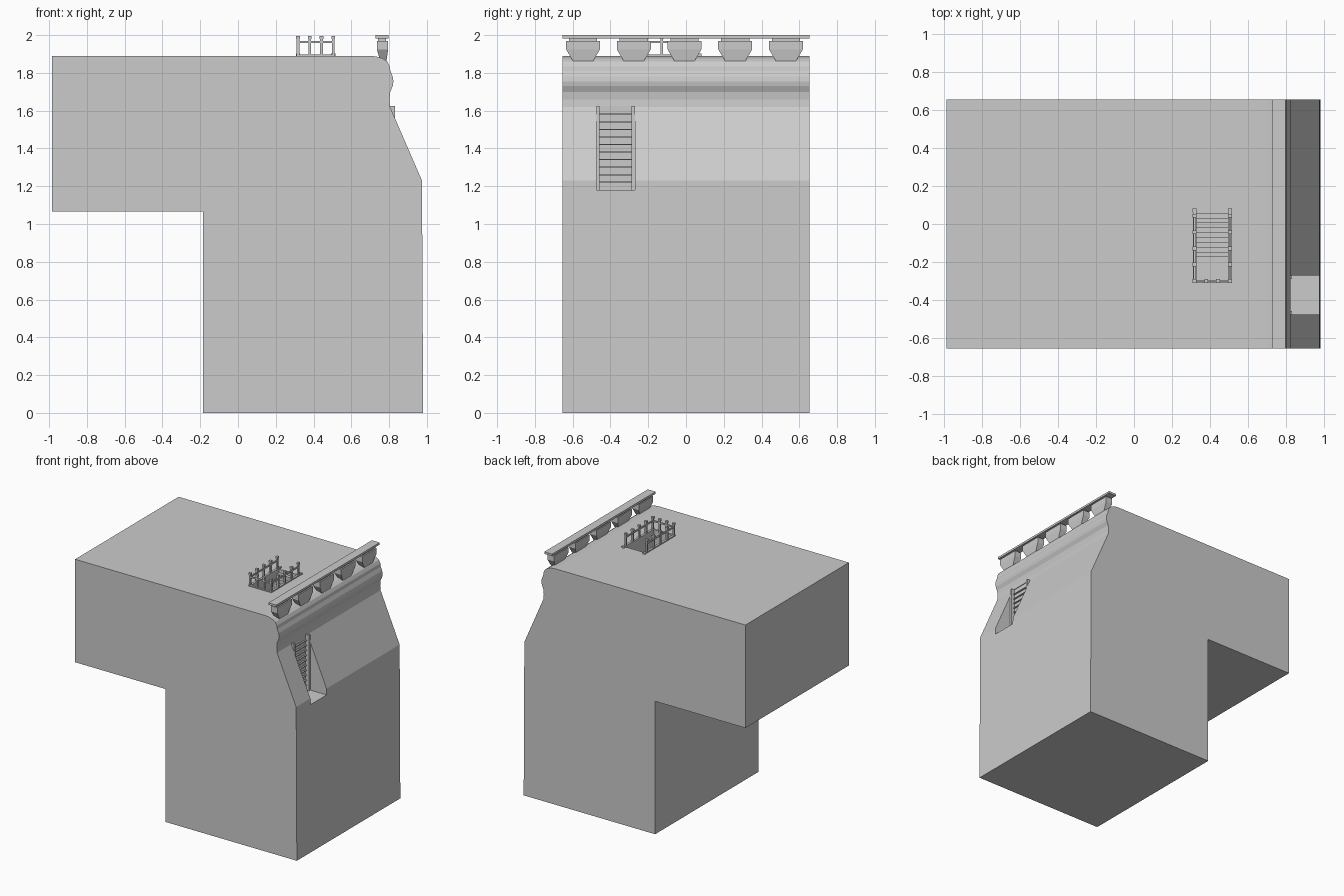
import bpy, bmesh
from mathutils import Vector

if "Cube" in bpy.data.objects:
    bpy.data.objects.remove(bpy.data.objects["Cube"])


def mesh_object(name, bm):
    bmesh.ops.recalc_face_normals(bm, faces=bm.faces)
    me = bpy.data.meshes.new(name)
    bm.to_mesh(me)
    bm.free()
    ob = bpy.data.objects.new(name, me)
    bpy.context.collection.objects.link(ob)
    return ob


def prism(name, points, direction):
    """Extrude a closed planar outline along a direction."""
    bm = bmesh.new()
    f = bm.faces.new([bm.verts.new(p) for p in points])
    ext = bmesh.ops.extrude_face_region(bm, geom=[f])["geom"]
    verts = [v for v in ext if isinstance(v, bmesh.types.BMVert)]
    bmesh.ops.translate(bm, verts=verts, vec=Vector(direction))
    return mesh_object(name, bm)


def boxes(name, bounds):
    """One object made of boxes given as x0, x1, y0, y1, z0, z1."""
    bm = bmesh.new()
    for x0, x1, y0, y1, z0, z1 in bounds:
        vs = bmesh.ops.create_cube(bm, size=1)["verts"]
        for v in vs:
            v.co = (x1 if v.co.x > 0 else x0, y1 if v.co.y > 0 else y0, z1 if v.co.z > 0 else z0)
    return mesh_object(name, bm)


def cut(target, cutter):
    mod = target.modifiers.new("cut", "BOOLEAN")
    mod.object = cutter
    mod.operation = "DIFFERENCE"
    mod.solver = "EXACT"
    bpy.context.view_layer.objects.active = target
    bpy.ops.object.modifier_apply(modifier=mod.name)
    bpy.data.objects.remove(cutter)


W = 0.655   # half depth
TOP = 1.89  # roof height

# Main cliff block with overhang and moulded edge
outline = [(-.985, 1.065), (-.185, 1.065), (-.185, 0), (.98, 0), (.978, .44), (.974, 1.23),
           (.805, 1.62), (.802, 1.66), (.806, 1.70), (.819, 1.73), (.823, 1.755), (.819, 1.78),
           (.807, 1.81), (.803, 1.835), (.79, 1.86), (.765, 1.877), (.73, 1.887), (.70, TOP),
           (-.985, TOP)]
body = prism("main_block", [(x, -W, z) for x, z in outline], (0, 2 * W, 0))

# Recess in the sloping face
cut(body, boxes("recess_cutter", [(.80, 1.1, -.475, -.27, 1.18, 1.625)]))

# Stairwell cut into the roof, stepping down towards the front
n, y_top, run, rise = 10, .055, .0255, .028
steps = [(y_top, TOP + .1)]
for i in range(n):
    y, z = y_top - i * run, TOP - (i + 1) * rise
    steps += [(y, z), (y - run, z)]
steps += [(-.30, TOP - n * rise), (-.30, TOP + .1)]
cut(body, prism("stair_cutter", [(.325, y, z) for y, z in steps], (.17, 0, 0)))

# Ladder in the recess
boxes("ladder_rails", [(.80, .83, y, y + .018, 1.18, 1.625) for y in (-.475, -.288)])
boxes("ladder_rungs", [(.80, .812, -.46, -.285, 1.218 + i * .04, 1.224 + i * .04) for i in range(10)])

# Railing around the stairwell, open at the back
curb, posts, rails = [(.31, .51, -.31, -.293, TOP - .002, TOP + .008)], [], []
for x in (.318, .504):
    curb.append((x - .009, x + .009, -.31, .065, TOP - .002, TOP + .008))
    curb.append((x - .011, x + .011, .06, .082, TOP - .002, TOP + .012))
    rails.append((x - .005, x + .005, -.30, .045, 1.957, 1.968))
    posts += [(x, y) for y in (.043, -.043, -.128, -.213, -.30)]
rails.append((.318, .504, -.305, -.295, 1.957, 1.968))
posts += [(.38, -.30), (.442, -.30)]
boxes("stair_curb", curb)
boxes("stair_rails", rails)
boxes("stair_posts", [b for x, y in posts for b in (
    (x - .007, x + .007, y - .007, y + .007, TOP, 1.99),
    (x - .010, x + .010, y - .010, y + .010, 1.98, 1.996))])

# Parapet cap along the roof edge
boxes("parapet_cap", [(.728, .797, -W, W, 1.983, 2.0)])

# Tapered brackets carrying the cap
for i in range(5):
    y = -.545 + i * .2685
    boxes("bracket_neck", [(.742, .784, y - .075, y + .075, 1.965, 1.985)])
    bm = bmesh.new()
    rings = []
    for x0, x1, h, z in ((.755, .785, .05, 1.857), (.735, .795, .09, 1.925), (.735, .795, .09, 1.97)):
        rings.append([bm.verts.new(p) for p in
                      ((x0, y - h, z), (x1, y - h, z), (x1, y + h, z), (x0, y + h, z))])
    for a, b in zip(rings, rings[1:]):
        for k in range(4):
            bm.faces.new((a[k], a[(k + 1) % 4], b[(k + 1) % 4], b[k]))
    bm.faces.new(rings[0])
    bm.faces.new(rings[-1])
    mesh_object("bracket", bm)
